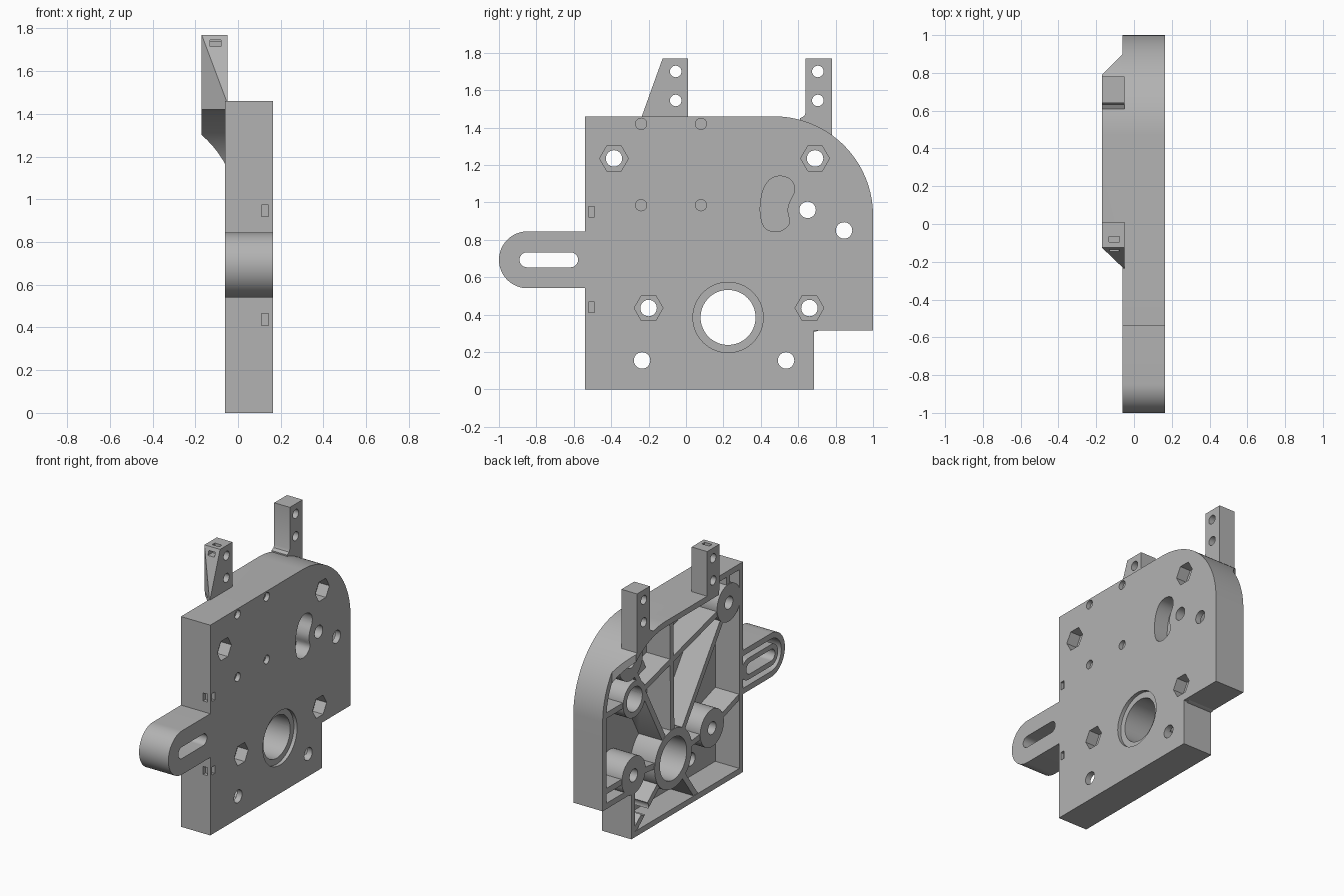
import bpy, bmesh, math
from mathutils import Vector

if "Cube" in bpy.data.objects:
    bpy.data.objects.remove(bpy.data.objects["Cube"])

grey = bpy.data.materials.new("grey_plastic")
grey.use_nodes = True
grey.diffuse_color = (0.45, 0.45, 0.45, 1)
grey.node_tree.nodes["Principled BSDF"].inputs["Base Color"].default_value = (0.45, 0.45, 0.45, 1)

BACK, FACE, FLOOR, OUT = -0.06, 0.165, 0.125, -0.17
WALL = 0.04


def finish(name, bm):
    bmesh.ops.recalc_face_normals(bm, faces=bm.faces)
    mesh = bpy.data.meshes.new(name)
    bm.to_mesh(mesh)
    bm.free()
    obj = bpy.data.objects.new(name, mesh)
    bpy.context.collection.objects.link(obj)
    mesh.materials.append(grey)
    return obj


def add_prism(bm, pts, lo, hi, axis="x"):
    place = (lambda p, t: (t, p[0], p[1])) if axis == "x" else (lambda p, t: (p[0], p[1], t))
    a = [bm.verts.new(place(p, lo)) for p in pts]
    b = [bm.verts.new(place(p, hi)) for p in pts]
    bm.faces.new(a)
    bm.faces.new(b)
    for i in range(len(a)):
        j = (i + 1) % len(a)
        bm.faces.new((a[i], a[j], b[j], b[i]))


def prism(name, pts, lo, hi, axis="x"):
    bm = bmesh.new()
    add_prism(bm, pts, lo, hi, axis)
    return finish(name, bm)


def arc(c, r, start, end, n):
    return [(c[0] + r * math.cos(math.radians(start + (end - start) * i / n)),
             c[1] + r * math.sin(math.radians(start + (end - start) * i / n))) for i in range(n + 1)]


def circle(c, r, n=40):
    return arc(c, r, 0, 360, n)[:-1]


def rect(c, w, h):
    return [(c[0] + sx * w / 2, c[1] + sz * h / 2) for sx, sz in ((-1, -1), (1, -1), (1, 1), (-1, 1))]


def capsule(y0, y1, z, r):
    return arc((y0, z), r, 90, 270, 20) + arc((y1, z), r, -90, 90, 20)


def inset(pts, d):
    # Mitred inset of a counter-clockwise outline
    out = []
    for i, p in enumerate(pts):
        p = Vector(p)
        e = (p - Vector(pts[i - 1])).normalized()
        f = (Vector(pts[(i + 1) % len(pts)]) - p).normalized()
        m, n = Vector((-e.y, e.x)), Vector((-f.y, f.x))
        out.append(tuple(p + (m + n) * d / (1 + m.dot(n))))
    return out


def rounded(pts, times=2):
    for _ in range(times):
        new = []
        for i, p in enumerate(pts):
            q = pts[(i + 1) % len(pts)]
            new += [(p[0] * k + q[0] * (1 - k), p[1] * k + q[1] * (1 - k)) for k in (0.75, 0.25)]
        pts = new
    return pts


def boolean(obj, cutter, op="DIFFERENCE"):
    mod = obj.modifiers.new("cut", "BOOLEAN")
    mod.object, mod.operation, mod.solver = cutter, op, "EXACT"
    bpy.context.view_layer.objects.active = obj
    bpy.ops.object.modifier_apply(modifier=mod.name)


def use_once(obj, cutter, op="DIFFERENCE"):
    boolean(obj, cutter, op)
    bpy.data.objects.remove(cutter)


# Feature positions as (y, z)
bore = (0.225, 0.385)
nuts = [(-0.385, 1.235), (0.69, 1.235), (-0.2, 0.435), (0.66, 0.435)]
pivot = (0.65, 0.96)
plain_holes = [pivot, (0.845, 0.85), (-0.235, 0.155), (0.535, 0.155)]
post_holes = [(y, z) for y in (-0.055, 0.705) for z in (1.545, 1.7)]
pins = [(y, z) for y in (-0.24, 0.08) for z in (0.985, 1.42)]
kidney = [(.395, .98), (.41, 1.07), (.45, 1.13), (.51, 1.145), (.57, 1.12), (.585, 1.06),
          (.55, 1.0), (.54, .95), (.56, .89), (.52, .85), (.47, .84), (.42, .86), (.4, .91)]

# Hollow housing with the front tab
curve = arc((0.47, 0.93), 0.53, 0, 90, 32)
outline = [(-0.54, 0), (0.685, 0), (0.685, 0.315), (1, 0.315)] + curve + [(-0.54, 1.46)]
housing = prism("housing", outline, BACK, FACE)
tab_c, tab_r = (-0.848, 0.693), 0.152
tab = arc(tab_c, tab_r, 90, 270, 32) + [(-0.52, tab_c[1] - tab_r), (-0.52, tab_c[1] + tab_r)]
use_once(housing, prism("tab_solid", tab, BACK, FACE), "UNION")
use_once(housing, prism("cavity", inset(outline, WALL), BACK - 0.1, FLOOR))
tab_cavity = arc(tab_c, tab_r - WALL, 90, 270, 32) + [(-0.54, tab_c[1] - tab_r + WALL), (-0.54, tab_c[1] + tab_r - WALL)]
use_once(housing, prism("tab_cavity", tab_cavity, BACK - 0.1, FLOOR))
slot_rim = prism("slot_rim", capsule(-0.85, -0.6, 0.693, 0.075), BACK, 0.14)
parts = [housing, slot_rim]

# Bosses and bearing tube
for i, c in enumerate(nuts):
    parts.append(prism(f"nut_boss_{i + 1}", circle(c, 0.13), BACK, 0.14))
parts.append(prism("bearing_tube", circle(bore, 0.205, 64), BACK, 0.14))
parts.append(prism("pivot_boss", circle(pivot, 0.125), BACK, 0.14))
mid = (0.485, 0.99)
pocket_wall = [(mid[0] + (y - mid[0]) * 1.25, mid[1] + (z - mid[1]) * 1.15) for y, z in kidney]
parts.append(prism("kidney_pocket_wall", rounded(pocket_wall), 0.04, 0.14))

# Stiffening ribs
ribs = [(bore, (0.24, 1.44)), (bore, nuts[0]), (bore, nuts[1]), (bore, nuts[2]), (bore, nuts[3]),
        (nuts[0], pivot), (bore, (-0.04, 0.02)), (bore, (0.66, 0.03)),
        (nuts[2], (-0.52, 0.54)), (nuts[3], (0.98, 0.435)), (pivot, (0.98, 0.96)),
        (nuts[0], (-0.52, 1.235)), (nuts[0], (-0.385, 1.44))]
for i, (a, b) in enumerate(ribs):
    a, b = Vector(a), Vector(b)
    d = (b - a).normalized()
    n = Vector((-d.y, d.x)) * 0.02
    parts.append(prism(f"rib_{i + 1}", [a - n, b - n, b + n, a + n], BACK + 0.004, 0.14))

# Shelf that carries the top wall outward, with slanted ends
band_out = [(-0.23, 1.46)] + [p for p in curve[::-1] if p[0] < 0.93]
band_in = [(-0.23, 1.42)] + [p for p in arc((0.47, 0.93), 0.49, 90, 0, 32) if p[0] < 0.93]
shelf = prism("top_shelf", band_out + band_in[::-1], OUT, -0.03)
use_once(shelf, prism("shelf_limit", [(OUT, -0.12), (-0.02, -0.27), (-0.02, 0.94), (OUT, 0.79)], 0.5, 2, "z"),
         "INTERSECT")
parts.append(shelf)

# Front post with a sloped, tapering foot
bm = bmesh.new()
for x, y, z in [(OUT, -0.125, 1.77), (-0.05, -0.125, 1.77), (-0.05, 0.01, 1.77), (OUT, 0.01, 1.77),
                (OUT, -0.125, 1.45), (-0.05, -0.24, 1.45), (-0.05, 0.01, 1.45), (OUT, 0.01, 1.45)]:
    bm.verts.new((x, y, z))
bmesh.ops.convex_hull(bm, input=bm.verts)
front_post = finish("front_post", bm)
use_once(front_post, prism("top_pocket", rect((-0.105, -0.08), 0.055, 0.03), 1.74, 1.8, "z"))
use_once(front_post, prism("front_pocket", rect((-0.105, -0.12), 0.05, 0.05), 1.715, 1.745, "z"))

# Rear post, with flared foot on its front side
rear_post = prism("rear_post", [(0.78, 1.33), (0.78, 1.77), (0.64, 1.77), (0.64, 1.48), (0.632, 1.462),
                                (0.61, 1.45), (0.61, 1.41)], OUT, -0.05)
parts += [front_post, rear_post]

# Joined cutters: through holes, then pockets in the face and back
bm = bmesh.new()
for c in nuts + plain_holes:
    add_prism(bm, circle(c, 0.044, 28), -0.3, 0.3)
for c in post_holes:
    add_prism(bm, circle(c, 0.031, 28), -0.3, 0.3)
add_prism(bm, circle(bore, 0.147, 64), -0.3, 0.3)
add_prism(bm, capsule(-0.85, -0.617, 0.693, 0.04), -0.3, 0.3)
through = finish("through_cutter", bm)

bm = bmesh.new()
for c in nuts:
    add_prism(bm, circle(c, 0.077, 6), 0.085, 0.3)
for c in pins:
    add_prism(bm, circle(c, 0.03, 24), 0.135, 0.3)
add_prism(bm, circle(bore, 0.188, 64), 0.14, 0.3)
add_prism(bm, rounded(kidney), 0.06, 0.3)
add_prism(bm, circle(pivot, 0.085), -0.3, 0.1)
for z in (0.95, 0.44):
    add_prism(bm, rect((-0.505, z), 0.03, 0.055), 0.145, 0.3)
    add_prism(bm, rect((-0.54, z - 0.003), 0.05, 0.055), 0.11, 0.143)
pockets = finish("pocket_cutter", bm)

for obj in parts:
    boolean(obj, through)
    if obj not in (front_post, rear_post, shelf):
        boolean(obj, pockets)
for cutter in (through, pockets):
    bpy.data.objects.remove(cutter)

# Smooth round surfaces, keep edges crisp
bpy.ops.object.select_all(action="DESELECT")
for obj in parts:
    obj.select_set(True)
bpy.context.view_layer.objects.active = housing
bpy.ops.object.shade_smooth_by_angle(angle=math.radians(30))
